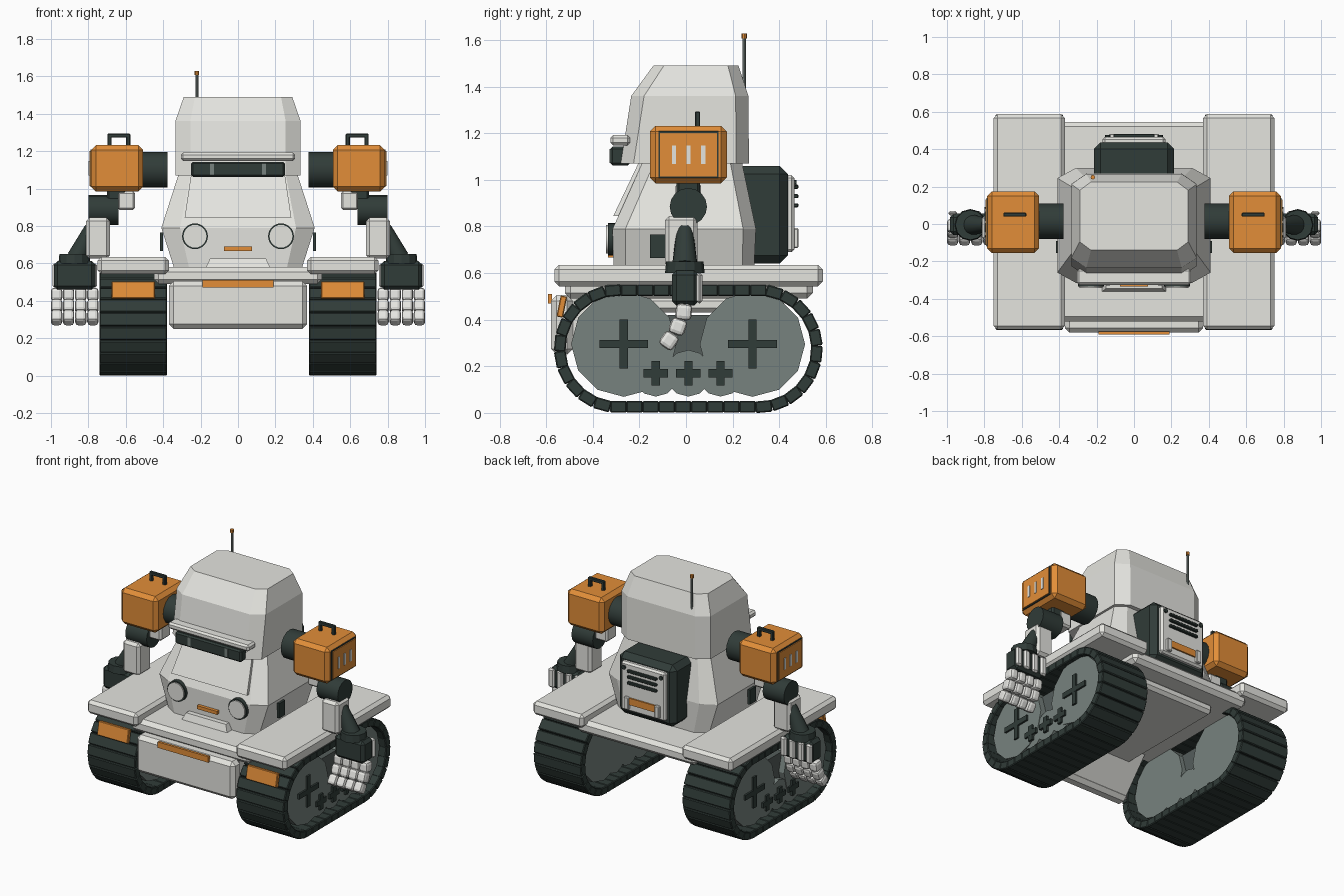
import bpy, bmesh, math
from mathutils import Matrix, Vector

cube = bpy.data.objects.get("Cube")
if cube:
    bpy.data.objects.remove(cube, do_unlink=True)


def material(name, r, g, b):
    m = bpy.data.materials.new(name)
    m.use_nodes = True
    m.diffuse_color = (r, g, b, 1)
    m.node_tree.nodes["Principled BSDF"].inputs["Base Color"].default_value = (r, g, b, 1)
    return m


SHELL = material("shell grey", .78, .78, .74)
PALE = material("pale grey", .8, .8, .77)
DARK = material("charcoal", .03, .045, .04)
ORANGE = material("orange", .76, .27, .04)
WHEEL = material("wheel grey", .185, .225, .21)
SHADE = material("deep grey", .09, .11, .105)


def finish(name, bm, mat, bevel=0, segments=1):
    bmesh.ops.recalc_face_normals(bm, faces=bm.faces)
    if bevel:
        bmesh.ops.bevel(bm, geom=bm.edges[:], offset=bevel, segments=segments,
                        affect='EDGES', profile=.5, clamp_overlap=True)
    me = bpy.data.meshes.new(name)
    bm.to_mesh(me)
    bm.free()
    me.materials.append(mat)
    ob = bpy.data.objects.new(name, me)
    bpy.context.collection.objects.link(ob)
    return ob


def add_block(bm, c, size, turn=0):
    # block turned about the x axis
    bmesh.ops.create_cube(bm, size=1, matrix=Matrix.Translation(c)
                          @ Matrix.Rotation(turn, 4, 'X') @ Matrix.Diagonal((*size, 1)))


def blocks(name, items, mat, bevel=0, segments=1):
    bm = bmesh.new()
    for item in items:
        add_block(bm, *item)
    return finish(name, bm, mat, bevel, segments)


def box(name, xs, ys, zs, mat, bevel=0, side=1):
    c = [(r[0] + r[1]) / 2 for r in (xs, ys, zs)]
    c[0] *= side
    return blocks(name, [(c, [r[1] - r[0] for r in (xs, ys, zs)])], mat, bevel)


def rod(name, a, b, r1, mat, r2=None, sides=16):
    a, b = Vector(a), Vector(b)
    d = b - a
    bm = bmesh.new()
    bmesh.ops.create_cone(bm, cap_ends=True, segments=sides, radius1=r1,
                          radius2=r1 if r2 is None else r2, depth=d.length,
                          matrix=Matrix.Translation((a + b) / 2)
                          @ d.to_track_quat('Z', 'Y').to_matrix().to_4x4())
    ob = finish(name, bm, mat)
    bpy.context.view_layer.objects.active = ob
    ob.select_set(True)
    bpy.ops.object.shade_smooth_by_angle(angle=math.radians(29))
    ob.select_set(False)
    return ob


def hull(name, points, mat):
    # mirrored convex solid from (half width, y, z) points
    bm = bmesh.new()
    for x, y, z in points:
        for s in (1, -1):
            bm.verts.new((s * x, y, z))
    bmesh.ops.convex_hull(bm, input=bm.verts[:])
    bmesh.ops.dissolve_limit(bm, angle_limit=.02, verts=bm.verts[:], edges=bm.edges[:])
    return finish(name, bm, mat)


def loft(name, sections, mat):
    # stacked eight-sided sections: z, half width, front, back, corner cut in x and y
    bm = bmesh.new()
    rings = []
    for z, w, f, b, cx, cy in sections:
        half = [(w - cx, f), (w, f + cy), (w, b - cy), (w - cx, b)]
        ring = half + [(-x, y) for x, y in reversed(half)]
        rings.append([bm.verts.new((x, y, z)) for x, y in ring])
    for lo, hi in zip(rings, rings[1:]):
        for i in range(8):
            j = (i + 1) % 8
            bm.faces.new((lo[i], lo[j], hi[j], hi[i]))
    bm.faces.new(rings[0])
    bm.faces.new(rings[-1])
    return finish(name, bm, mat)


# Chassis
box("centre_deck", (-.45, .45), (-.52, .545), (.49, .58), SHELL, .025)
box("belly", (-.28, .28), (-.42, .42), (.43, .5), SHELL, .02)
box("bumper", (-.37, .37), (-.58, -.485), (.25, .505), SHELL, .025)
hull("nose_underside", [(.345, -.51, .265), (.345, -.487, .275), (.345, -.3, .5), (.345, -.51, .52)], SHELL)
box("bumper_bar", (-.19, .19), (-.592, -.575), (.47, .51), ORANGE)
hull("front_step", [(.175, -.365, .57), (.15, -.345, .625), (.15, -.28, .625), (.175, -.28, .57)], SHELL)

# Torso and head
loft("torso", [(.57, .34, -.31, .29, .08, .05), (.79, .41, -.315, .3, .1, .055),
               (1.1, .31, -.175, .235, .06, .05)], SHELL)
loft("head", [(1.07, .335, -.28, .27, .08, .055), (1.36, .335, -.235, .268, .08, .055),
              (1.49, .29, -.14, .225, .06, .045)], SHELL)
hull("chest_panel", [(w, y + d, z) for d in (0, .04)
                     for w, y, z in ((.285, -.312, .845), (.25, -.2, 1.08))], SHELL)
box("brow", (-.305, .305), (-.325, -.24), (1.148, 1.192), SHELL, .012)
box("visor", (-.25, .25), (-.325, -.24), (1.062, 1.143), DARK, .01)
blocks("visor_marks", [((s * .14, -.326, 1.103), (.022, .006, .06)) for s in (1, -1)], WHEEL)
box("mouth_light", (-.075, .075), (-.335, -.3), (.667, .69), ORANGE)
rod("antenna", (-.22, .25, 1.3), (-.22, .25, 1.615), .008, WHEEL, sides=8)
rod("antenna_tip", (-.22, .25, 1.606), (-.22, .25, 1.628), .012, ORANGE, sides=8)

# Backpack
box("backpack", (-.215, .215), (.2, .437), (.64, 1.06), DARK, .035)
box("backpack_panel", (-.168, .168), (.42, .465), (.69, 1.02), SHELL, .012)
blocks("backpack_vents", [((0, .472, z), (.22, .02, .018)) for z in (.89, .93, .97)], DARK, .004)
blocks("label_holder", [((s * .115, .47, .75), (.035, .025, .085)) for s in (1, -1)], SHELL, .005)
box("backpack_label", (-.095, .095), (.46, .475), (.742, .788), ORANGE)
for s in (1, -1):
    rod("panel_bolt", (s * .14, .46, .985), (s * .14, .475, .985), .014, DARK, sides=8)

for s in (1, -1):
    # Fenders, lamps and torso details
    box("fender", (.37, .75), (-.565, .587), (.543, .635), SHELL, .02, s)
    blocks("track_lamp", [((s * .56, -.533, .456), (.23, .028, .092), -.2)], ORANGE, .004)
    rod("headlight_ring", (s * .23, -.29, .745), (s * .23, -.335, .745), .069, DARK, sides=24)
    rod("headlight_lens", (s * .23, -.32, .745), (s * .23, -.343, .745), .061, SHELL, sides=24)
    box("side_hatch", (.402, .418), (-.155, -.09), (.665, .765), DARK, 0, s)

    # Track links around a rounded loop
    bm = bmesh.new()
    run, rad, n = .6, .25, 40
    arc = math.pi * rad
    for i in range(n):
        d = i * 2 * (run + arc) / n
        flip = d >= run + arc
        d %= run + arc
        a = max(0, d - run) / rad
        y = min(d, run) - run / 2 + rad * math.sin(a)
        z = -rad * math.cos(a)
        if flip:
            y, z, a = -y, -z, a + math.pi
        add_block(bm, (s * .56, y + .01, z + .276), (.36, .071, .05), a)
    finish("track", bm, DARK, .005)

    # Wheels with cross-shaped hubs
    crosses = []
    for y, z, r, arm, x in ((-.267, .295, .226, .21, .71), (.285, .295, .226, .21, .71),
                            (-.13, .17, .1, .105, .706), (.01, .17, .1, .105, .706),
                            (.148, .17, .1, .105, .706)):
        rod("wheel", (s * .42, y, z), (s * x, y, z), r, WHEEL, sides=12)
        crosses += [((s * .71, y, z), (.025, arm, .035)), ((s * .71, y, z), (.024, .035, arm))]
    blocks("wheel_crosses", crosses, DARK)
    box("wheel_frame", (.45, .67), (-.08, .1), (.12, .42), SHADE, 0, s)

    # Shoulder
    rod("shoulder_axle", (s * .378, .015, 1.1), (s * .52, .015, 1.1), .095, DARK)
    box("shoulder_box", (.508, .785), (-.155, .175), (.985, 1.232), ORANGE, .025, s)
    box("panel_rim", (.77, .789), (-.119, .139), (1.008, 1.209), DARK, 0, s)
    box("shoulder_panel", (.77, .795), (-.112, .132), (1.015, 1.202), ORANGE, 0, s)
    blocks("shoulder_slots", [((s * .795, y, 1.108), (.008, .018, .078))
                              for y in (-.052, .011, .074)], SHELL)
    blocks("shoulder_handle", [((s * x, .05, 1.255), (.022, .022, .07)) for x in (.587, .687)]
           + [((s * .637, .05, 1.283), (.122, .022, .022))], DARK, .004)

    # Arm
    box("upper_arm", (.6, .7), (-.04, .06), (.89, 1), DARK, .01, s)
    box("elbow_cap", (.55, .645), (-.045, .065), (.885, .985), SHELL, .012, s)
    rod("elbow", (s * .64, .01, .885), (s * .8, .01, .885), .08, DARK)
    box("forearm", (.685, .812), (-.09, .05), (.625, .845), SHELL, .018, s)
    rod("wrist_cone", (s * .86, -.005, .63), (s * .785, -.005, .79), .055, DARK, r2=.035)
    rod("cuff", (s * .875, -.005, .6), (s * .875, -.005, .65), .085, DARK, r2=.08, sides=12)

    # Hand with four curled fingers
    box("palm", (.762, .985), (-.06, .055), (.46, .612), DARK, .02, s)
    columns = (.776, .841, .906, .97)
    blocks("finger_guards", [((s * x, .058, .535), (.045, .025, .13)) for x in columns],
           PALE, .01)
    blocks("fingers", [((s * x, y, z), (.061, .07, .07), t) for x in columns
                       for y, z, t in ((-.01, .433, -.1), (-.035, .37, -.35), (-.073, .31, -.6))],
           PALE, .018, 2)
